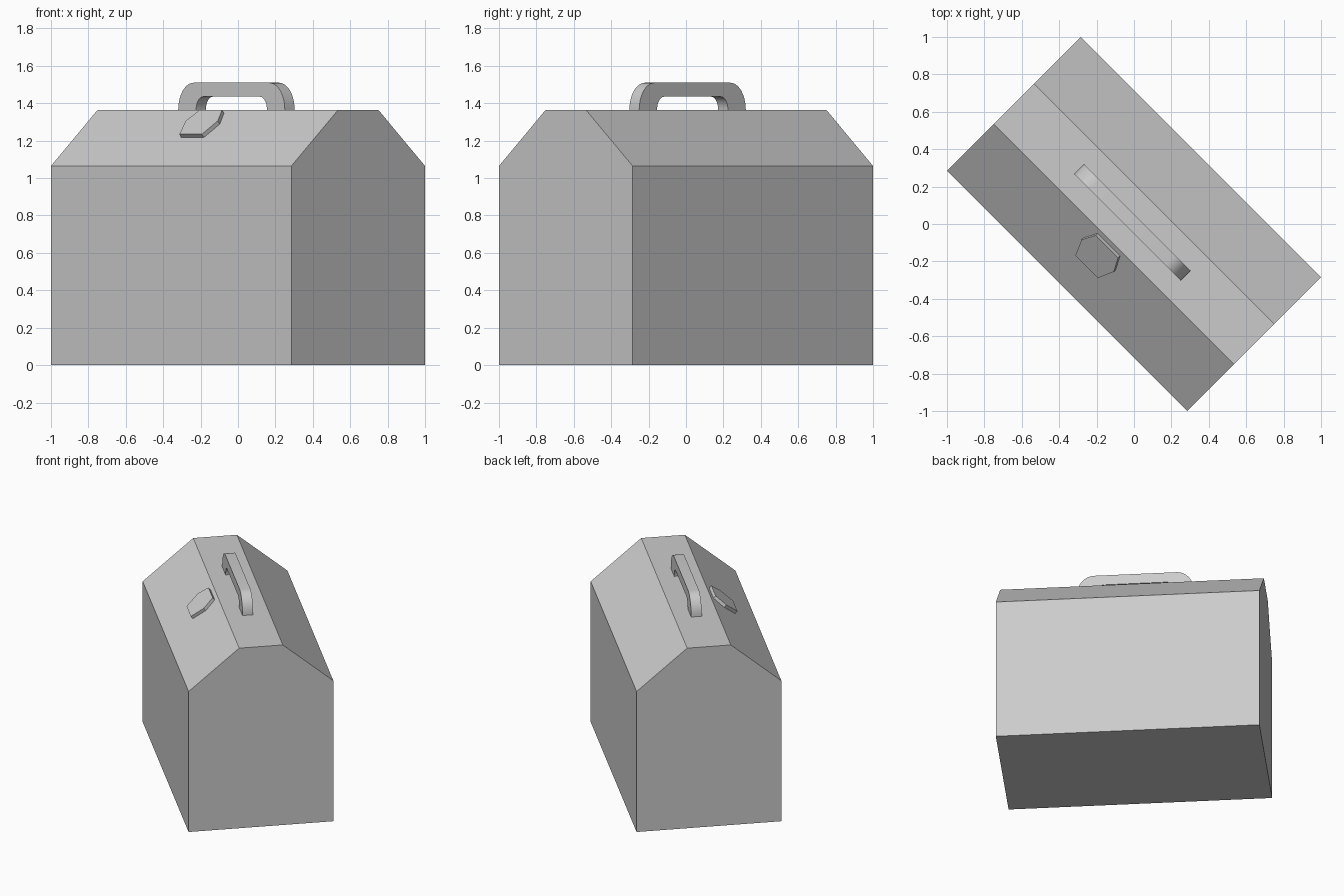
import bpy, bmesh
from math import sin, cos, pi, radians
from mathutils import Matrix, Vector

cube = bpy.data.objects.get("Cube")
if cube:
    bpy.data.objects.remove(cube, do_unlink=True)

grey = bpy.data.materials.new("plain_grey")
grey.use_nodes = True
grey.diffuse_color = (0.6, 0.6, 0.6, 1)
grey.node_tree.nodes["Principled BSDF"].inputs["Base Color"].default_value = (0.6, 0.6, 0.6, 1)

# The whole model is turned on its vertical axis
TURN = Matrix.Rotation(radians(-45), 4, 'Z')


def prism(name, outline, offset, matrix=Matrix()):
    """Extrude a closed 3D outline by an offset vector."""
    bm = bmesh.new()
    face = bm.faces.new([bm.verts.new(p) for p in outline])
    new = bmesh.ops.extrude_face_region(bm, geom=[face])["geom"]
    verts = [g for g in new if isinstance(g, bmesh.types.BMVert)]
    bmesh.ops.translate(bm, vec=Vector(offset), verts=verts)
    bmesh.ops.recalc_face_normals(bm, faces=bm.faces)
    bm.transform(TURN @ matrix)
    mesh = bpy.data.meshes.new(name)
    bm.to_mesh(mesh)
    bm.free()
    mesh.materials.append(grey)
    obj = bpy.data.objects.new(name, mesh)
    bpy.context.collection.objects.link(obj)
    return obj


# Box body with sloped lid
L, W, T, EAVE, TOP = 0.909, 0.505, 0.152, 1.065, 1.365
half = [(W, 0), (W, EAVE), (T, TOP)]
section = half + [(-y, z) for y, z in reversed(half)]
prism("box_body", [(-L, y, z) for y, z in section], (2 * L, 0, 0))


# Carrying handle: arch with rounded shoulders
def arch(foot, flat, height, steps=10):
    side = []
    for i in range(steps + 1):
        a = pi / 2 * i / steps
        side.append((flat + (foot - flat) * cos(a), TOP + height * sin(a)))
    return side + [(-x, z) for x, z in reversed(side)]


loop = arch(0.403, 0.285, 0.145) + arch(0.268, 0.215, 0.07)[::-1]
handle = prism("handle", [(x - 0.012, -0.037, z) for x, z in loop], (0, 0.074, 0))
bpy.ops.object.select_all(action='DESELECT')
handle.select_set(True)
bpy.context.view_layer.objects.active = handle
bpy.ops.object.shade_smooth_by_angle(angle=radians(35))

# Six-sided latch plate lying on the front slope
along = Vector((0, W - T, TOP - EAVE)).normalized()
normal = Vector((1, 0, 0)).cross(along)
centre = Vector((-0.017, -0.25, TOP + (T - 0.25) * (TOP - EAVE) / (W - T)))
hexagon = [(-0.085, -0.1), (0.085, -0.1), (0.121, 0.01),
           (0.085, 0.1), (-0.085, 0.1), (-0.121, 0.01)]
prism("latch", [centre + Vector((u, 0, 0)) + along * s for u, s in hexagon],
      normal * 0.023)
